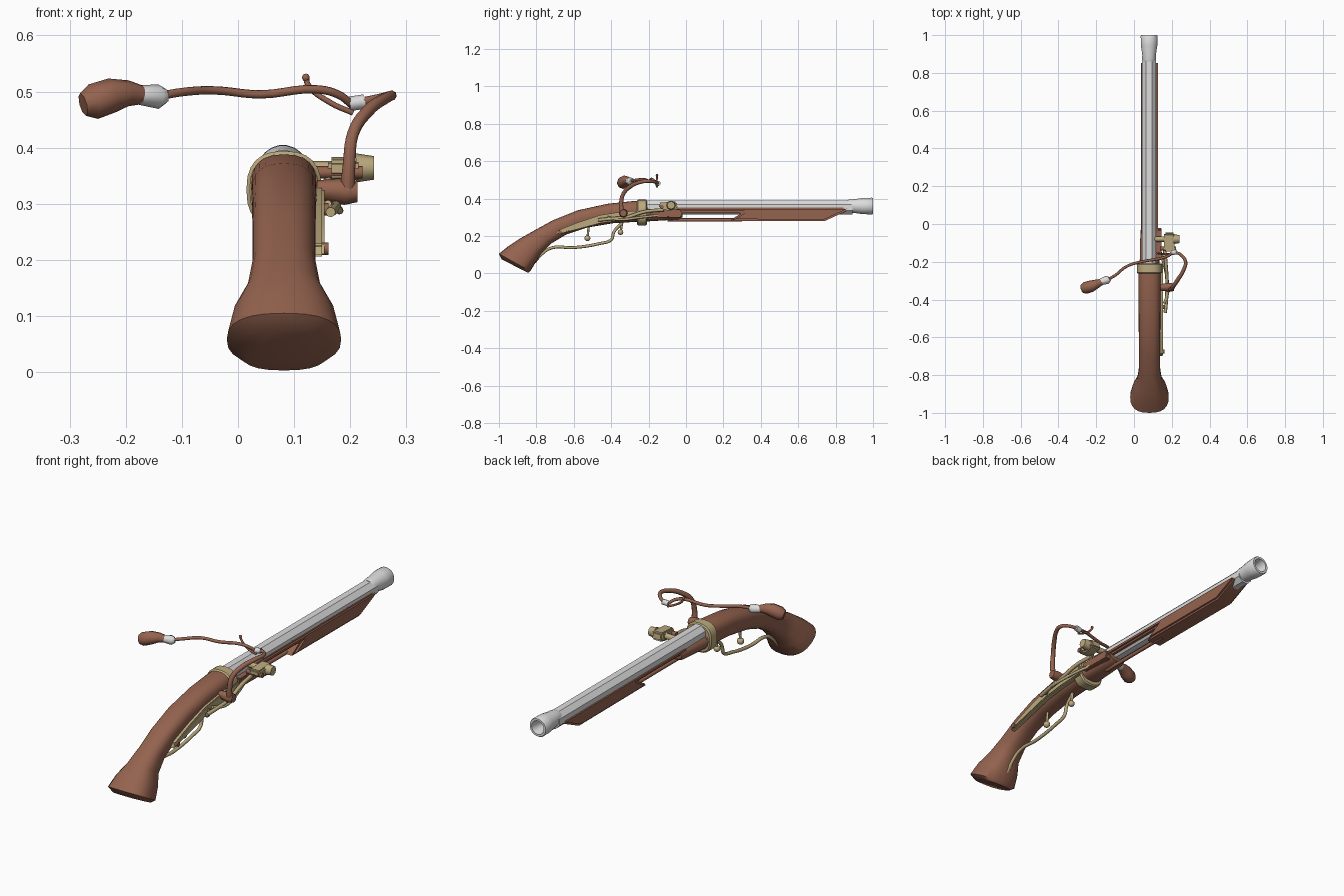
import bpy, bmesh, math
from mathutils import Vector

if "Cube" in bpy.data.objects:
    bpy.data.objects.remove(bpy.data.objects["Cube"])

CX = 0.082   # centre line of the gun


def material(name, rgb):
    m = bpy.data.materials.new(name)
    m.diffuse_color = (*rgb, 1)
    m.use_nodes = True
    m.node_tree.nodes["Principled BSDF"].inputs["Base Color"].default_value = m.diffuse_color
    return m


WOOD = material("reddish wood", (0.30, 0.125, 0.078))
BRASS = material("dull brass", (0.50, 0.40, 0.21))
STEEL = material("pale steel", (0.72, 0.72, 0.72))


def finish(ob, mat, angle=40):
    ob.data.materials.clear()
    ob.data.materials.append(mat)
    bpy.ops.object.select_all(action='DESELECT')
    bpy.context.view_layer.objects.active = ob
    ob.select_set(True)
    bpy.ops.object.shade_smooth_by_angle(angle=math.radians(angle))
    return ob


def from_bm(name, bm, mat, angle=40):
    bmesh.ops.recalc_face_normals(bm, faces=bm.faces)
    me = bpy.data.meshes.new(name)
    bm.to_mesh(me)
    bm.free()
    ob = bpy.data.objects.new(name, me)
    bpy.context.collection.objects.link(ob)
    return finish(ob, mat, angle)


def skin(name, rings, mat, angle=40):
    """Bridge equal-sized rings of points and cap both ends."""
    bm = bmesh.new()
    vs = [[bm.verts.new(p) for p in r] for r in rings]
    n = len(vs[0])
    for a, b in zip(vs, vs[1:]):
        for i in range(n):
            bm.faces.new((a[i], a[(i + 1) % n], b[(i + 1) % n], b[i]))
    bm.faces.new(vs[0])
    bm.faces.new(vs[-1])
    return from_bm(name, bm, mat, angle)


def loft(name, stations, mat, n=24, e=0.8):
    """Stations: top y, top z, bottom y, bottom z, half width."""
    sp = lambda v: math.copysign(abs(v) ** e, v)
    rings = []
    for ty, tz, by, bz, hw in stations:
        t, b = Vector((CX, ty, tz)), Vector((CX, by, bz))
        rings.append([(t + b) / 2 + (t - b) / 2 * sp(math.sin(a)) + Vector((hw * sp(math.cos(a)), 0, 0))
                      for a in (2 * math.pi * i / n for i in range(n))])
    return skin(name, rings, mat)


def lathe(name, profile, cx, cz, mat, n, angle=40):
    """Profile of (y, radius) turned about an axis along y."""
    rings = [[(cx + r * math.cos(a), y, cz + r * math.sin(a))
              for a in (2 * math.pi * (i + 0.5) / n for i in range(n))] for y, r in profile]
    return skin(name, rings, mat, angle)


def tube(name, pts, radii, mat, smooth=True):
    """Round bar along points, with one radius or one per point."""
    if not isinstance(radii, (list, tuple)):
        radii = [radii] * len(pts)
    cu = bpy.data.curves.new(name, 'CURVE')
    cu.dimensions = '3D'
    cu.bevel_depth, cu.bevel_resolution, cu.resolution_u = 1, 2, 5
    cu.use_fill_caps = True
    s = cu.splines.new('BEZIER')
    s.bezier_points.add(len(pts) - 1)
    for bp, p, r in zip(s.bezier_points, pts, radii):
        bp.co, bp.radius = p, r
        bp.handle_left_type = bp.handle_right_type = 'AUTO' if smooth else 'VECTOR'
    ob = bpy.data.objects.new(name, cu)
    bpy.context.collection.objects.link(ob)
    bpy.ops.object.select_all(action='DESELECT')
    bpy.context.view_layer.objects.active = ob
    ob.select_set(True)
    bpy.ops.object.convert(target='MESH')
    return finish(bpy.context.object, mat, 50)


def prism(name, yz, x0, x1, mat, bevel=0.004):
    """Side outline in (y, z) extruded across x."""
    bm = bmesh.new()
    f = bm.faces.new([bm.verts.new((x0, y, z)) for y, z in yz])
    g = bmesh.ops.extrude_face_region(bm, geom=[f])
    bmesh.ops.translate(bm, vec=(x1 - x0, 0, 0),
                        verts=[v for v in g['geom'] if isinstance(v, bmesh.types.BMVert)])
    bmesh.ops.recalc_face_normals(bm, faces=bm.faces)
    bmesh.ops.bevel(bm, geom=[e for e in bm.edges if e.calc_face_angle(0) > 0.5],
                    offset=bevel, segments=2, affect='EDGES')
    return from_bm(name, bm, mat)


def ball(name, c, r, mat):
    bm = bmesh.new()
    bmesh.ops.create_uvsphere(bm, u_segments=14, v_segments=8, radius=r)
    bmesh.ops.translate(bm, vec=c, verts=bm.verts)
    return from_bm(name, bm, mat)


# Curved stock with flared butt
loft("stock", [
    (-0.985, 0.075, -0.845, 0.003, 0.080), (-1.0, 0.105, -0.832, 0.012, 0.102),
    (-0.95, 0.145, -0.80, 0.065, 0.090), (-0.89, 0.185, -0.775, 0.105, 0.066),
    (-0.81, 0.230, -0.72, 0.160, 0.056), (-0.71, 0.285, -0.64, 0.208, 0.056),
    (-0.58, 0.337, -0.53, 0.245, 0.057), (-0.42, 0.372, -0.39, 0.268, 0.058),
    (-0.27, 0.388, -0.26, 0.276, 0.059), (-0.215, 0.388, -0.215, 0.278, 0.058),
    (-0.205, 0.350, -0.205, 0.278, 0.052), (-0.04, 0.348, -0.04, 0.288, 0.048),
    (-0.02, 0.342, -0.02, 0.300, 0.044)], WOOD)

# Fore-end below the barrel, and ramrod
prism("fore_end", [(-0.06, 0.352), (0.85, 0.352), (0.87, 0.34), (0.84, 0.325), (0.74, 0.279),
                   (0.23, 0.281), (0.30, 0.324), (-0.06, 0.324)], 0.036, 0.126, WOOD, 0.009)
tube("ramrod", [(CX, -0.1, 0.286), (CX, 0.3, 0.286)], 0.009, WOOD, False)

# Eight-sided barrel and flared open muzzle
lathe("barrel", [(-0.24, 0.040), (0.89, 0.040)], 0.08, 0.352, STEEL, 8, 20)
lathe("muzzle", [(0.86, 0.032), (0.875, 0.036), (0.90, 0.037), (0.945, 0.044), (0.995, 0.045),
                 (1.0, 0.042), (1.0, 0.032), (0.97, 0.026), (0.92, 0.022)], 0.08, 0.36, STEEL, 20)

# Brass band around the breech
loft("breech_band", [(y, 0.394 - d, y, 0.256 + d, 0.067 - d) for y, d in
                     ((-0.262, 0.006), (-0.256, 0), (-0.214, 0), (-0.208, 0.006))], BRASS)

# Lock plate with end screw
prism("lock_plate", [(-0.70, 0.205), (-0.69, 0.228), (-0.58, 0.272), (-0.46, 0.312), (-0.34, 0.330),
                     (-0.21, 0.338), (-0.21, 0.290), (-0.34, 0.284), (-0.46, 0.268), (-0.58, 0.236)],
      0.128, 0.154, BRASS)
for y, z in ((-0.675, 0.220), (-0.44, 0.290)):
    tube("plate_screw", [(0.145, y, z), (0.161, y, z)], 0.011, WOOD, False)

# Lock block, lever and pivot for the match arm
prism("lock_block", [(-0.19, 0.30), (-0.19, 0.342), (-0.03, 0.342), (-0.02, 0.32), (-0.03, 0.298)],
      0.115, 0.146, WOOD)
tube("lock_lever", [(0.165, -0.47, 0.285), (0.172, -0.40, 0.292), (0.175, -0.32, 0.300),
                    (0.170, -0.22, 0.330), (0.160, -0.12, 0.340)], 0.009, BRASS)
tube("lower_spring", [(0.16, -0.42, 0.30), (0.18, -0.36, 0.288), (0.165, -0.24, 0.300),
                      (0.14, -0.15, 0.310)], 0.007, BRASS)
tube("arm_pivot", [(0.14, -0.335, 0.325), (0.19, -0.335, 0.322), (0.213, -0.335, 0.322)],
     [0.017, 0.024, 0.019], WOOD, False)

# Priming pan
tube("pan_shaft", [(0.10, -0.08, 0.362), (0.215, -0.08, 0.362)], 0.014, BRASS, False)
prism("pan_body", [(-0.145, 0.348), (-0.145, 0.378), (-0.05, 0.384), (-0.045, 0.345), (-0.09, 0.335)],
      0.160, 0.215, BRASS, 0.007)
tube("pan_cap", [(0.21, -0.08, 0.364), (0.242, -0.08, 0.364)], [0.026, 0.021], BRASS, False)
tube("pan_pin", [(0.14, -0.13, 0.356), (0.222, -0.13, 0.356)], 0.011, WOOD, False)

# Curved match arm and steel clamp
tube("match_arm", [(0.195, -0.34, 0.315), (0.198, -0.347, 0.37), (0.205, -0.335, 0.425),
                   (0.232, -0.295, 0.466), (0.264, -0.24, 0.489), (0.273, -0.20, 0.493),
                   (0.250, -0.165, 0.488), (0.212, -0.147, 0.480)],
     [0.015, 0.012, 0.011, 0.011, 0.010, 0.009, 0.008, 0.008], WOOD)
tube("match_clamp", [(0.225, -0.148, 0.482), (0.198, -0.152, 0.478)], 0.013, STEEL, False)
tube("clamp_screw", [(0.205, -0.155, 0.462), (0.165, -0.16, 0.480), (0.125, -0.155, 0.512),
                     (0.121, -0.155, 0.525)], 0.005, WOOD)
ball("clamp_screw_knob", (0.121, -0.155, 0.525), 0.007, WOOD)

# Match cord, steel ferrule and wooden grip
tube("match_cord", [(0.205, -0.15, 0.475), (0.178, -0.17, 0.495), (0.14, -0.182, 0.504),
                    (0.04, -0.20, 0.495), (-0.04, -0.225, 0.502), (-0.10, -0.272, 0.499),
                    (-0.145, -0.297, 0.491)], 0.0075, WOOD)
tube("cord_ferrule", [(-0.130, -0.289, 0.493), (-0.142, -0.296, 0.491), (-0.178, -0.308, 0.494)],
     [0.014, 0.022, 0.017], STEEL, False)
tube("cord_grip", [(-0.172, -0.307, 0.494), (-0.195, -0.316, 0.497), (-0.225, -0.329, 0.493),
                   (-0.258, -0.339, 0.482), (-0.276, -0.345, 0.477)],
     [0.017, 0.023, 0.031, 0.032, 0.021], WOOD, False)

# Trigger guard, trigger and knobs
tube("trigger_guard", [(CX, -0.81, 0.060), (CX, -0.775, 0.100), (CX, -0.72, 0.136), (CX, -0.60, 0.138),
                       (CX, -0.46, 0.160), (CX, -0.40, 0.180), (CX, -0.385, 0.222), (CX, -0.34, 0.272)],
     0.008, BRASS)
for y, z, r in ((-0.527, 0.188, 0.016), (-0.35, 0.220, 0.015)):
    ball("trigger_knob", (CX, y, z), r, BRASS)
    tube("trigger_stem", [(CX, y, z), (CX, y + 0.01, 0.28)], 0.006, BRASS, False)
